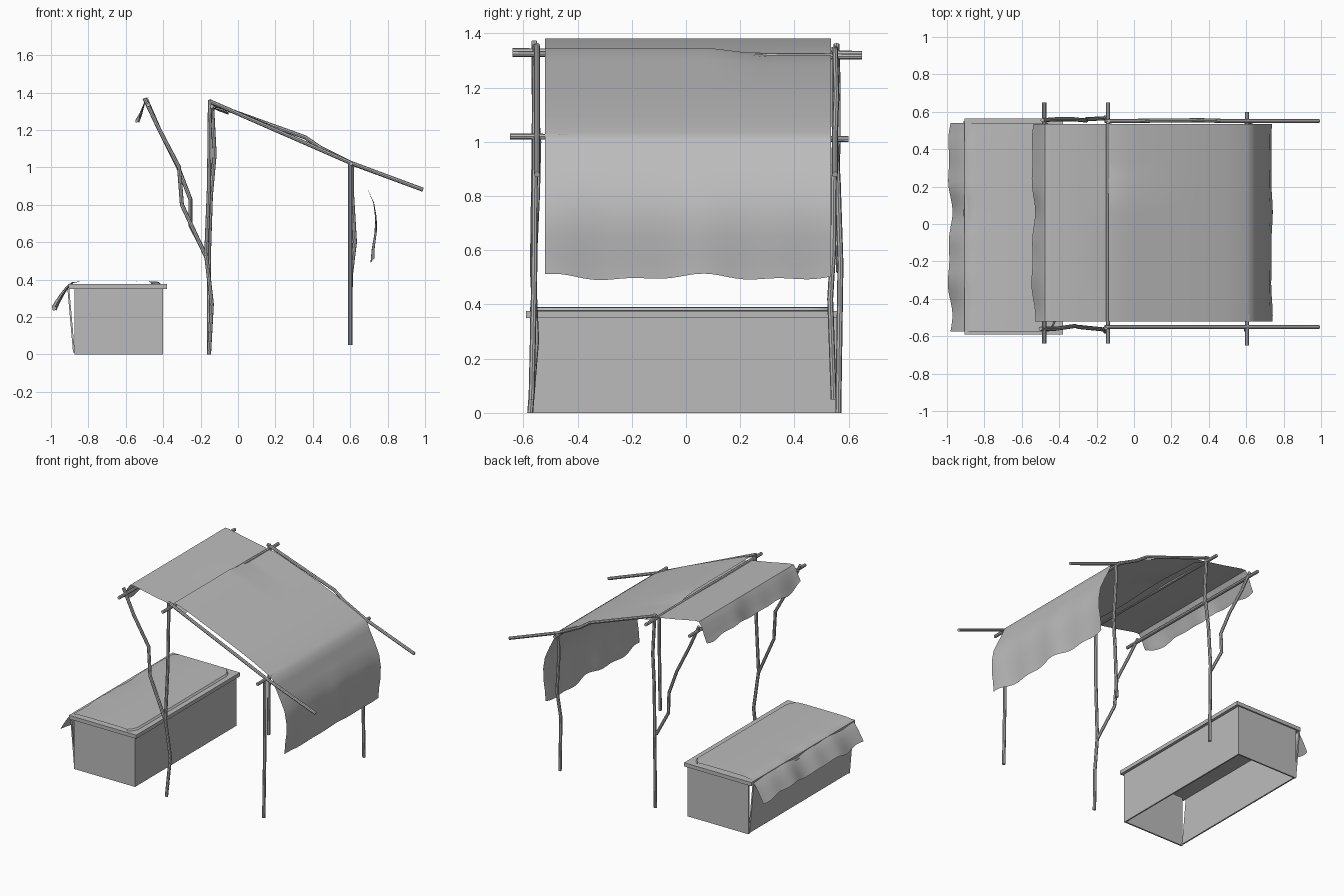
import bpy, bmesh, math
from mathutils import Vector

old = bpy.data.objects.get("Cube")
if old:
    bpy.data.objects.remove(old)

grey = bpy.data.materials.new("plain_grey")
grey.use_nodes = True
GREY = (0.5, 0.5, 0.5, 1)
grey.diffuse_color = GREY
grey.node_tree.nodes["Principled BSDF"].inputs["Base Color"].default_value = GREY


def finish(name, bm):
    mesh = bpy.data.meshes.new(name)
    bm.to_mesh(mesh)
    bm.free()
    mesh.materials.append(grey)
    obj = bpy.data.objects.new(name, mesh)
    bpy.context.collection.objects.link(obj)
    return obj


def smooth(obj):
    bpy.ops.object.select_all(action='DESELECT')
    obj.select_set(True)
    bpy.context.view_layer.objects.active = obj
    bpy.ops.object.shade_smooth_by_angle(angle=math.radians(35))


def pole(name, points, radius=0.011, sides=8):
    """Crooked stick: rings along a path, joined and capped."""
    bm = bmesh.new()
    pts = [Vector(p) for p in points]
    rings = []
    for i, p in enumerate(pts):
        d = (pts[min(i + 1, len(pts) - 1)] - pts[max(i - 1, 0)]).normalized()
        ref = Vector((1, 0, 0)) if abs(d.y) > 0.7 else Vector((0, 1, 0))
        u = d.cross(ref).normalized()
        v = d.cross(u)
        angles = [math.tau * k / sides for k in range(sides)]
        rings.append([bm.verts.new(p + radius * (u * math.cos(a) + v * math.sin(a)))
                      for a in angles])
    for a, b in zip(rings, rings[1:]):
        for k in range(sides):
            n = (k + 1) % sides
            bm.faces.new((a[k], a[n], b[n], b[k]))
    bm.faces.new(rings[0])
    bm.faces.new(rings[-1])
    bmesh.ops.recalc_face_normals(bm, faces=bm.faces)
    smooth(finish(name, bm))


def box(name, lo, hi):
    bm = bmesh.new()
    bmesh.ops.create_cube(bm, size=1)
    lo, hi = Vector(lo), Vector(hi)
    for v in bm.verts:
        v.co = (lo + hi) / 2 + v.co * (hi - lo)
    return finish(name, bm)


def cloth(name, profile, y0, y1, shape, rows=36):
    """Sheet swept along y; shape(x, z, t, y) bends each point, t runs 0..1."""
    bm = bmesh.new()
    grid = []
    for j in range(rows + 1):
        y = y0 + (y1 - y0) * j / rows
        grid.append([bm.verts.new(shape(x, z, i / (len(profile) - 1), y))
                     for i, (x, z) in enumerate(profile)])
    for a, b in zip(grid, grid[1:]):
        for i in range(len(profile) - 1):
            bm.faces.new((a[i], a[i + 1], b[i + 1], b[i]))
    smooth(finish(name, bm))


def ripple(y):
    return math.sin(11 * y + 1) * 0.6 + math.sin(23 * y) * 0.4


# Posts
pole("front_middle_post", [(-.155, -.575, 0), (-.14, -.553, .27), (-.17, -.565, .53),
                           (-.155, -.56, .9), (-.15, -.555, 1.36)])
pole("back_middle_post", [(-.155, .562, 0), (-.155, .57, .55), (-.145, .56, .85),
                          (-.125, .548, 1.07), (-.14, .548, 1.35)])
pole("front_outer_post", [(.6, -.57, .05), (.6, -.56, .5), (.6, -.557, 1.02)])
pole("back_outer_post", [(.6, .545, .05), (.603, .532, .42), (.625, .543, .6),
                         (.61, .545, .85), (.61, .55, 1.02)])

# Forked branches
pole("front_branch", [(-.17, -.563, .52), (-.3, -.55, .8), (-.315, -.545, 1),
                      (-.42, -.56, 1.2), (-.5, -.56, 1.37)])
pole("back_branch", [(-.165, .565, .52), (-.255, .56, .69), (-.255, .553, .83),
                     (-.32, .56, 1), (-.42, .56, 1.2), (-.49, .555, 1.36)])

# Sloping rafters
pole("front_rafter", [(-.155, -.55, 1.355), (.6, -.55, 1.025), (.99, -.55, .88)])
pole("back_rafter", [(-.155, .55, 1.345), (.36, .555, 1.16), (.44, .552, 1.105),
                     (.61, .55, 1.02), (.99, .55, .88)])

# Cross beams along the depth
pole("eave_beam", [(-.48, -.64, 1.335), (-.48, .65, 1.325)])
pole("ridge_beam", [(-.14, -.64, 1.325), (-.14, .65, 1.315)])
pole("outer_beam", [(.605, -.65, 1.02), (.605, .6, 1.01)])


# Rear awning sheet with a ragged hanging flap
def awning(x, z, t, y):
    edge = max(0, 1 - 3 * t)
    curl = max(0, (-.45 - y) / .07) * edge
    return (x + .012 * ripple(y) * edge,
            y, z - .012 * ripple(y * 1.3) * edge + .03 * curl
            + .006 * math.sin(9 * y) * (t > .8))


cloth("rear_awning", [(-.54, 1.25), (-.52, 1.29), (-.5, 1.345), (-.475, 1.382), (-.44, 1.381),
                      (-.3, 1.352), (-.16, 1.327), (-.1, 1.305), (-.05, 1.288)],
      -.52, .535, awning)


# Main awning sheet with the long hanging end
def canopy(x, z, t, y):
    start = max(0, 1 - 4 * t)
    drop = min(1, max(0, (y - .1) / .2))
    end = max(0, 3 * t - 2)
    return (x + .012 * ripple(y) * end, y, z - .025 * drop * start + .014 * ripple(y) * end ** 3)


cloth("main_awning", [(-.135, 1.345), (-.08, 1.332), (0, 1.3), (.12, 1.25), (.24, 1.2),
                      (.36, 1.15), (.48, 1.095), (.6, 1.035), (.635, 1.01), (.655, .96),
                      (.69, .89), (.725, .81), (.737, .73), (.735, .65), (.722, .57),
                      (.717, .5)], -.52, .535, canopy)

# Counter: open-bottomed thin-walled box
box("counter_inner_wall", (-.41, -.575, 0), (-.4, .555, .35))
box("counter_front_wall", (-.875, -.575, 0), (-.4, -.565, .35))
box("counter_back_wall", (-.875, .545, 0), (-.4, .555, .35))
leaning = box("counter_leaning_wall", (-.882, -.565, .01), (-.872, .55, .35))
for v in leaning.data.vertices:
    if v.co.z > .2:
        v.co.x -= .03
box("counter_top", (-.905, -.59, .35), (-.38, .565, .376))


# Cloth over the counter, with rounded inner corners and a ragged flap
def cover(x, z, t, y):
    hang = max(0, 1 - 2 * t)
    corner = max(0, abs(y + .02) - .48) / .08
    inset = .05 * corner ** 2 if t > .75 else 0
    return (x + .015 * ripple(y) * hang - inset * t, y, z - .016 * ripple(y * 1.2) * hang)


cloth("counter_cloth", [(-.985, .25), (-.965, .285), (-.94, .325), (-.91, .365), (-.885, .384),
                        (-.84, .39), (-.7, .391), (-.55, .391), (-.47, .39), (-.425, .388),
                        (-.415, .377)], -.575, .54, cover)
